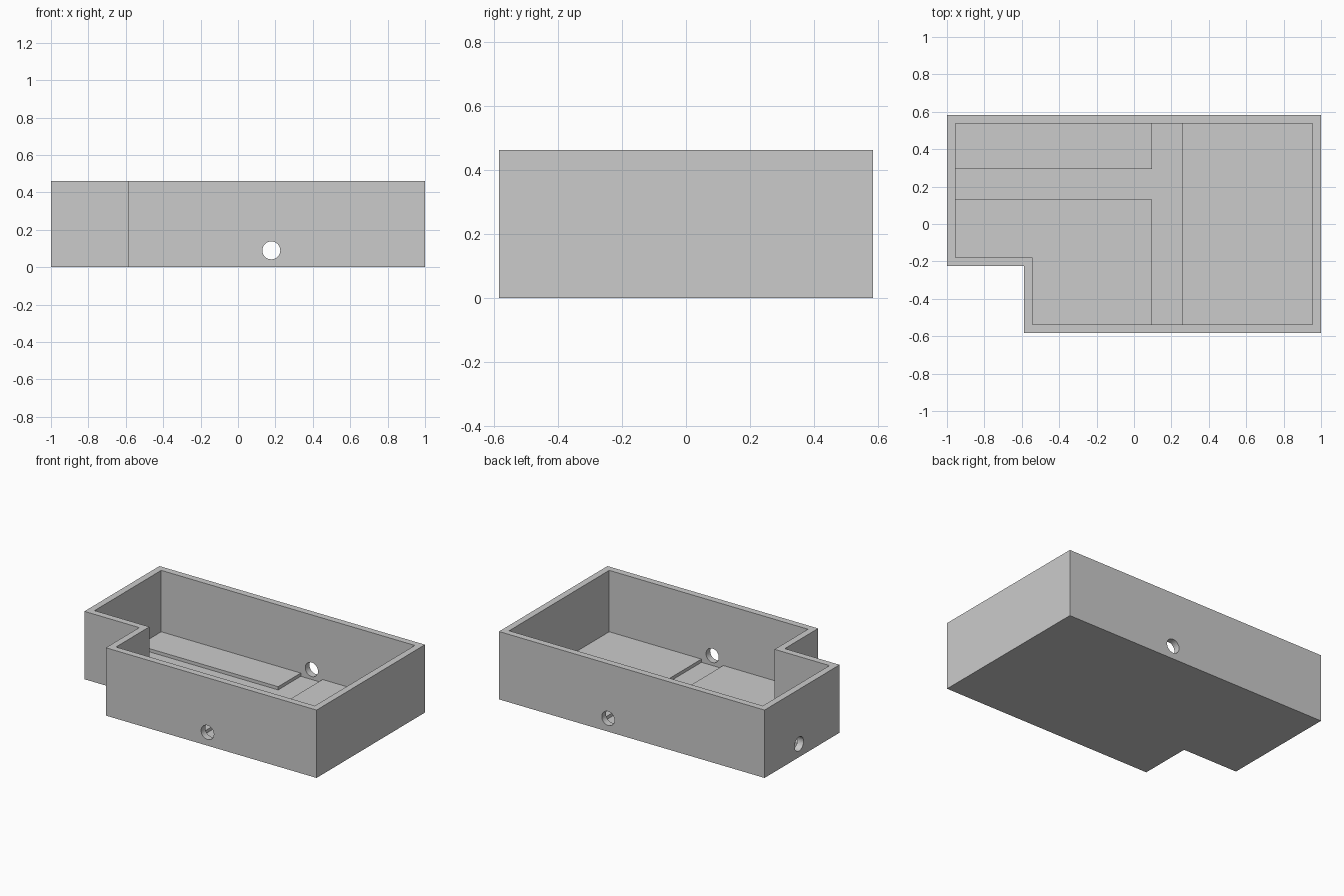
import bpy, bmesh
from math import pi

if "Cube" in bpy.data.objects:
    bpy.data.objects.remove(bpy.data.objects["Cube"])

T = 0.045                    # wall thickness
W, D, H = 1.0, 0.583, 0.462  # half width, half depth, height
NX, NY = -0.587, -0.224      # inner corner of the front-left notch
LOW, HIGH = 0.022, 0.044     # channel floor and raised floor heights
HOLE_Z, HOLE_R = 0.09, 0.048


def prism(name, points, z0, z1):
    """Extrude a flat outline from z0 to z1."""
    bm = bmesh.new()
    face = bm.faces.new([bm.verts.new((x, y, z0)) for x, y in points])
    out = bmesh.ops.extrude_face_region(bm, geom=[face])
    top = [v for v in out["geom"] if isinstance(v, bmesh.types.BMVert)]
    bmesh.ops.translate(bm, verts=top, vec=(0, 0, z1 - z0))
    bmesh.ops.recalc_face_normals(bm, faces=bm.faces)
    mesh = bpy.data.meshes.new(name)
    bm.to_mesh(mesh)
    bm.free()
    ob = bpy.data.objects.new(name, mesh)
    bpy.context.collection.objects.link(ob)
    return ob


def cut(target, cutter):
    """Subtract the cutter and remove it."""
    mod = target.modifiers.new("cut", "BOOLEAN")
    mod.operation, mod.solver, mod.object = "DIFFERENCE", "EXACT", cutter
    cutter.hide_render = True
    bpy.context.view_layer.objects.active = target
    bpy.ops.object.modifier_apply(modifier=mod.name)
    bpy.data.objects.remove(cutter)


def outline(t):
    """Notched outline of the case, inset by t."""
    return [(-W + t, NY + t), (NX + t, NY + t), (NX + t, -D + t),
            (W - t, -D + t), (W - t, D - t), (-W + t, D - t)]


def hole(loc, rot, depth):
    bpy.ops.mesh.primitive_cylinder_add(vertices=32, radius=HOLE_R, depth=depth,
                                        location=loc, rotation=rot)
    return bpy.context.object


# Open case with channel-level floor
case = prism("case", outline(0), 0, H)
cut(case, prism("cavity", outline(T), LOW, H + 0.1))

# Pipe holes: front and back in one pass, then the left side
cut(case, hole((0.178, 0, HOLE_Z), (pi / 2, 0, 0), 3))
cut(case, hole((-W, 0.212, HOLE_Z), (0, pi / 2, 0), 0.3))

# Raised floor pads, leaving T-shaped channels between them
L, R, F, B = -W + T, W - T, -D + T, D - T
prism("back_left_floor_pad", [(L, 0.295), (0.096, 0.295), (0.096, B), (L, B)], LOW, HIGH)
prism("front_left_floor_pad", [(L, NY + T), (NX + T, NY + T), (NX + T, F),
                               (0.096, F), (0.096, 0.13), (L, 0.13)], LOW, HIGH)
prism("right_floor_pad", [(0.26, F), (R, F), (R, B), (0.26, B)], LOW, HIGH)
